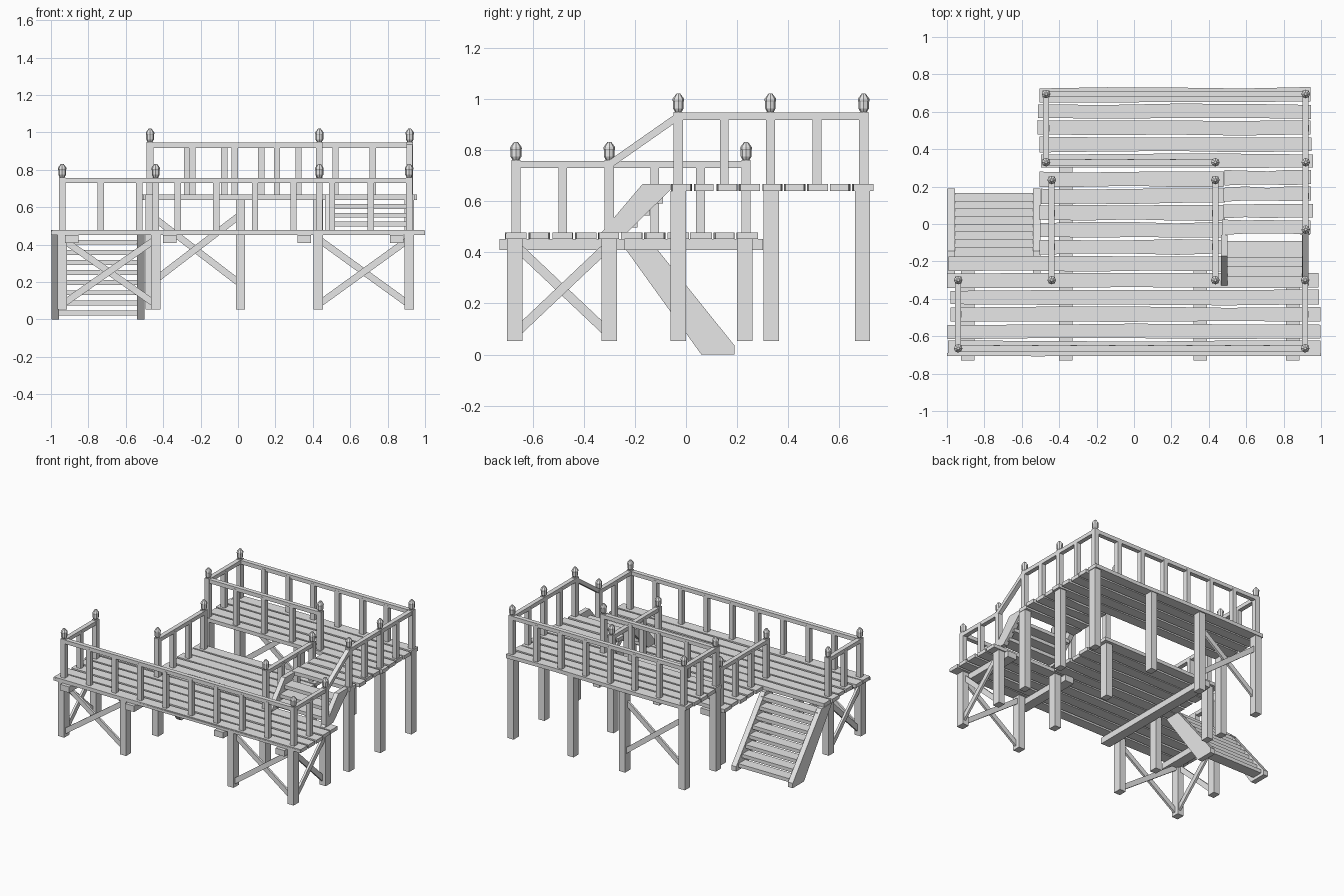
import bpy, bmesh, math, random
from mathutils import Vector, Matrix

random.seed(4)
if "Cube" in bpy.data.objects:
    bpy.data.objects.remove(bpy.data.objects["Cube"], do_unlink=True)

wood = bpy.data.materials.new("grey_wood")
wood.use_nodes = True
GREY = (0.8, 0.8, 0.8, 1)
wood.diffuse_color = GREY
wood.node_tree.nodes["Principled BSDF"].inputs["Base Color"].default_value = GREY


def finish(bm, name):
    bmesh.ops.recalc_face_normals(bm, faces=bm.faces)
    mesh = bpy.data.meshes.new(name)
    bm.to_mesh(mesh)
    bm.free()
    mesh.materials.append(wood)
    obj = bpy.data.objects.new(name, mesh)
    bpy.context.collection.objects.link(obj)
    return obj


def box(bm, x0, x1, y0, y1, z0, z1):
    size = Matrix.Diagonal((x1 - x0, y1 - y0, z1 - z0, 1))
    mid = Matrix.Translation(((x0 + x1) / 2, (y0 + y1) / 2, (z0 + z1) / 2))
    bmesh.ops.create_cube(bm, size=1, matrix=mid @ size)


def bar(bm, p, q, width, height):
    """Straight timber from p to q, width lying level."""
    p, q = Vector(p), Vector(q)
    along = (q - p).normalized()
    side = along.cross(Vector((0, 0, 1))).normalized()
    up = side.cross(along)
    rot = Matrix((along, side, up)).transposed().to_4x4()
    size = Matrix.Diagonal(((q - p).length, width, height, 1))
    bmesh.ops.create_cube(bm, size=1, matrix=Matrix.Translation((p + q) / 2) @ rot @ size)


def plank(bm, x0, x1, y0, y1, z0, z1):
    """Board with slightly uneven long edges and ends."""
    x0 += random.uniform(0, 0.02)
    x1 -= random.uniform(0, 0.02)
    rings = []
    for i in range(5):
        x = x0 + (x1 - x0) * i / 4
        a = y0 + random.uniform(0.002, 0.011)
        b = y1 - random.uniform(0.002, 0.011)
        rings.append([bm.verts.new((x, y, z)) for y, z in ((a, z0), (b, z0), (b, z1), (a, z1))])
    for r, s in zip(rings, rings[1:]):
        for k in range(4):
            n = (k + 1) % 4
            bm.faces.new((r[k], r[n], s[n], s[k]))
    bm.faces.new(rings[0])
    bm.faces.new(rings[-1])


LOW, HIGH = 0.478, 0.667

# Lower deck boards
bm = bmesh.new()
pitch = 0.0905
for i in range(11):
    y = -0.71 + i * pitch
    left = -1.0 if i < 6 else -0.51
    right = 1.0 if i < 5 else 0.49
    plank(bm, left, right, y, y + pitch, 0.452, LOW)
box(bm, -1, 1, -0.705, -0.69, 0.453, 0.472)
finish(bm, "lower_deck_boards")

# Upper deck boards, with a landing above the inner stairs
bm = bmesh.new()
pitch = 0.0885
for i in range(9):
    y = -0.062 + i * pitch
    plank(bm, 0.465 if i < 4 else -0.515, 0.96, y, y + pitch, 0.64, HIGH)
finish(bm, "upper_deck_boards")

# Joists under the lower deck
bm = bmesh.new()
for x, back in ((-0.89, -0.24), (-0.365, 0.302), (0.355, -0.24), (0.85, -0.24)):
    box(bm, x - 0.036, x + 0.036, -0.73, back, 0.408, 0.452)
finish(bm, "deck_joists")

# Support posts
bm = bmesh.new()
low_legs = [(x, y) for x in (-0.94, -0.44, 0.43, 0.915) for y in (-0.67, -0.3)]
low_legs += [(-0.44, 0.23), (0.43, 0.23)]
high_legs = [(x, 0.69) for x in (-0.47, 0.013, 0.43, 0.915)]
high_legs += [(0.915, -0.03), (0.915, 0.333), (-0.47, 0.333)]
for legs, top in ((low_legs, 0.452), (high_legs, 0.64)):
    for x, y in legs:
        box(bm, x - 0.025, x + 0.025, y - 0.03, y + 0.03, 0.053, top)
finish(bm, "support_posts")

# Crossed braces
bm = bmesh.new()


def cross(a, b, z0, z1):
    for za, zb, shift in ((z0, z1, 0.008), (z1, z0, -0.008)):
        d = Vector((b[1] - a[1], a[0] - b[0], 0)).normalized() * shift
        bar(bm, Vector((*a, za)) + d, Vector((*b, zb)) + d, 0.016, 0.036)


cross((-0.94, -0.67), (-0.44, -0.67), 0.08, 0.43)
cross((0.43, -0.67), (0.915, -0.67), 0.08, 0.43)
cross((-0.94, -0.67), (-0.94, -0.3), 0.08, 0.43)
cross((0.915, -0.67), (0.915, -0.3), 0.08, 0.43)
cross((-0.47, 0.69), (0.013, 0.69), 0.19, 0.56)
finish(bm, "cross_braces")

# Railings: handrail with evenly spaced balusters
RAIL = 0.265


def railing(name, deck, path_list):
    bm = bmesh.new()
    for a, b in path_list:
        a, b = Vector((*a, deck)), Vector((*b, deck))
        lift = Vector((0, 0, RAIL))
        bar(bm, a + lift, b + lift, 0.032, 0.028)
        count = round((b - a).length / 0.205)
        for i in range(1, count):
            p = a.lerp(b, i / count)
            box(bm, p.x - 0.017, p.x + 0.017, p.y - 0.017, p.y + 0.017, deck, deck + RAIL)
    finish(bm, name)


railing("lower_railings", LOW, [
    ((-0.94, -0.665), (0.915, -0.665)), ((-0.94, -0.665), (-0.94, -0.3)),
    ((0.915, -0.665), (0.915, -0.3)), ((-0.44, -0.3), (-0.44, 0.235)),
    ((0.435, -0.3), (0.435, 0.235))])
railing("upper_railings", HIGH, [
    ((-0.47, 0.695), (0.918, 0.695)), ((-0.47, 0.33), (-0.47, 0.695)),
    ((-0.47, 0.33), (0.435, 0.33)), ((0.918, -0.03), (0.918, 0.33)),
    ((0.918, 0.33), (0.918, 0.695))])

bm = bmesh.new()
bar(bm, (0.918, -0.3, LOW + RAIL), (0.918, -0.03, HIGH + RAIL), 0.032, 0.028)
finish(bm, "stair_handrail")

# Railing posts with turned finials
PROFILE = ((0.013, 0), (0.021, 0.014), (0.021, 0.04), (0.023, 0.044),
           (0.022, 0.052), (0.01, 0.068), (0.007, 0.072))


def newel(bm, x, y, deck):
    top = deck + 0.282
    box(bm, x - 0.018, x + 0.018, y - 0.018, y + 0.018, deck, top)
    rings = []
    for r, h in PROFILE:
        rings.append([bm.verts.new((x + r * math.cos(k * math.tau / 8),
                                    y + r * math.sin(k * math.tau / 8), top + h))
                      for k in range(8)])
    for r, s in zip(rings, rings[1:]):
        for k in range(8):
            n = (k + 1) % 8
            bm.faces.new((r[k], r[n], s[n], s[k]))
    bm.faces.new(rings[0])
    bm.faces.new(rings[-1])


bm = bmesh.new()
for x, y in [(x, y) for x in (-0.94, 0.915) for y in (-0.665, -0.3)] + \
            [(x, y) for x in (-0.44, 0.435) for y in (-0.3, 0.235)]:
    newel(bm, x, y, LOW)
for x, y in ((-0.47, 0.695), (0.918, 0.695), (0.918, 0.33), (-0.47, 0.33),
             (0.435, 0.33), (0.918, -0.03)):
    newel(bm, x, y, HIGH)
finish(bm, "railing_posts")


# Stairs: two sloped stringers with treads between
def stairs(name, sides, outline, treads, thick, depth):
    bm = bmesh.new()
    for x in sides:
        face = bm.faces.new([bm.verts.new((x - thick / 2, y, z)) for y, z in outline])
        moved = bmesh.ops.extrude_face_region(bm, geom=[face])["geom"]
        bmesh.ops.translate(bm, vec=(thick, 0, 0),
                            verts=[v for v in moved if isinstance(v, bmesh.types.BMVert)])
    for y, z in treads:
        box(bm, sides[0], sides[1], y - depth / 2, y + depth / 2, z - 0.013, z + 0.013)
    finish(bm, name)


stairs("ground_stairs", (-0.977, -0.52),
       ((-0.265, 0.452), (-0.145, 0.452), (0.19, 0.035), (0.19, 0), (0.06, 0)),
       [(0.125 - 0.041 * i, 0.035 + 0.054 * i) for i in range(8)], 0.038, 0.08)
stairs("inner_stairs", (0.483, 0.915),
       ((-0.33, LOW), (-0.23, LOW), (-0.06, 0.645), (-0.06, HIGH), (-0.17, HIGH)),
       [(-0.235 + 0.05 * i, 0.51 + 0.047 * i) for i in range(3)], 0.034, 0.09)
